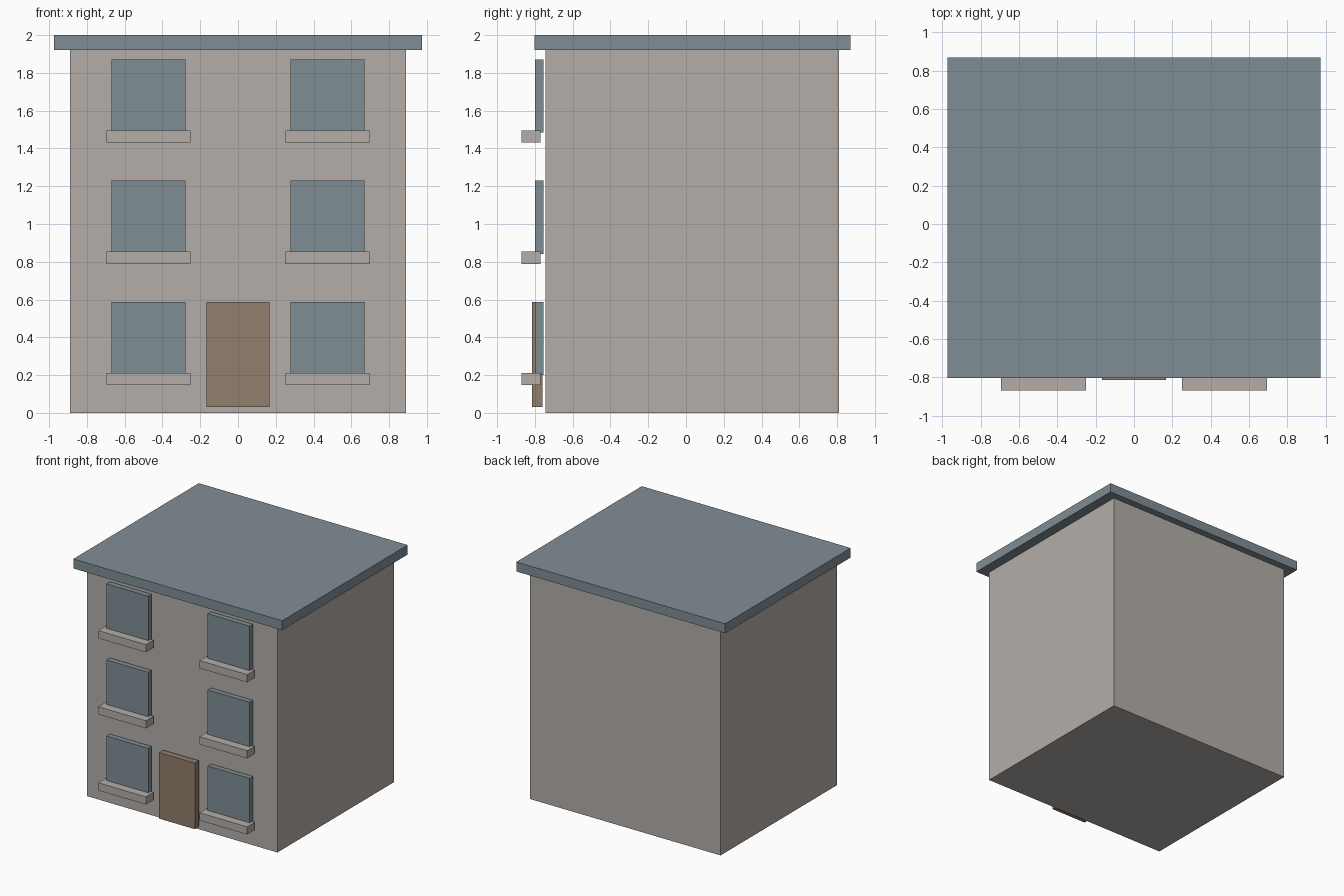
import bpy
import bmesh
from mathutils import Vector

if "Cube" in bpy.data.objects:
    bpy.data.objects.remove(bpy.data.objects["Cube"])


def srgb(r, g, b):
    lin = [(c / 255 / 12.92) if c <= 10 else ((c / 255 + 0.055) / 1.055) ** 2.4
           for c in (r, g, b)]
    return (*lin, 1.0)


def material(name, rgb):
    mat = bpy.data.materials.new(name)
    mat.diffuse_color = srgb(*rgb)
    mat.use_nodes = True
    mat.node_tree.nodes["Principled BSDF"].inputs["Base Color"].default_value = mat.diffuse_color
    return mat


def box(name, x, y, z, mat):
    """Flat-shaded box given by its (min, max) range on each axis."""
    lo, hi = Vector((x[0], y[0], z[0])), Vector((x[1], y[1], z[1]))
    bm = bmesh.new()
    bmesh.ops.create_cube(bm, size=1.0)
    bmesh.ops.scale(bm, vec=hi - lo, verts=bm.verts)
    bmesh.ops.translate(bm, vec=(lo + hi) / 2, verts=bm.verts)
    mesh = bpy.data.meshes.new(name)
    bm.to_mesh(mesh)
    bm.free()
    mesh.materials.append(mat)
    obj = bpy.data.objects.new(name, mesh)
    bpy.context.collection.objects.link(obj)
    return obj


stone = material("warm_grey_stone", (180, 174, 168))
slate = material("blue_grey_slate", (128, 141, 149))
wood = material("brown_wood", (145, 126, 108))

# Main block and overhanging flat roof
box("walls", (-0.89, 0.89), (-0.745, 0.81), (0.0, 1.92), stone)
box("roof", (-0.975, 0.975), (-0.803, 0.87), (1.92, 2.0), slate)

# Front door
box("door", (-0.167, 0.167), (-0.815, -0.76), (0.03, 0.587), wood)

# Three floors of windows with sills, on both sides of the door
for floor in range(3):
    base = 0.2 + 0.642 * floor
    for side, cx in (("left", -0.473), ("right", 0.473)):
        tag = f"{side}_{floor + 1}"
        box(f"window_{tag}", (cx - 0.196, cx + 0.196), (-0.80, -0.755),
            (base, base + 0.387), slate)
        box(f"sill_{tag}", (cx - 0.222, cx + 0.222), (-0.87, -0.77),
            (base - 0.053, base + 0.012), stone)
